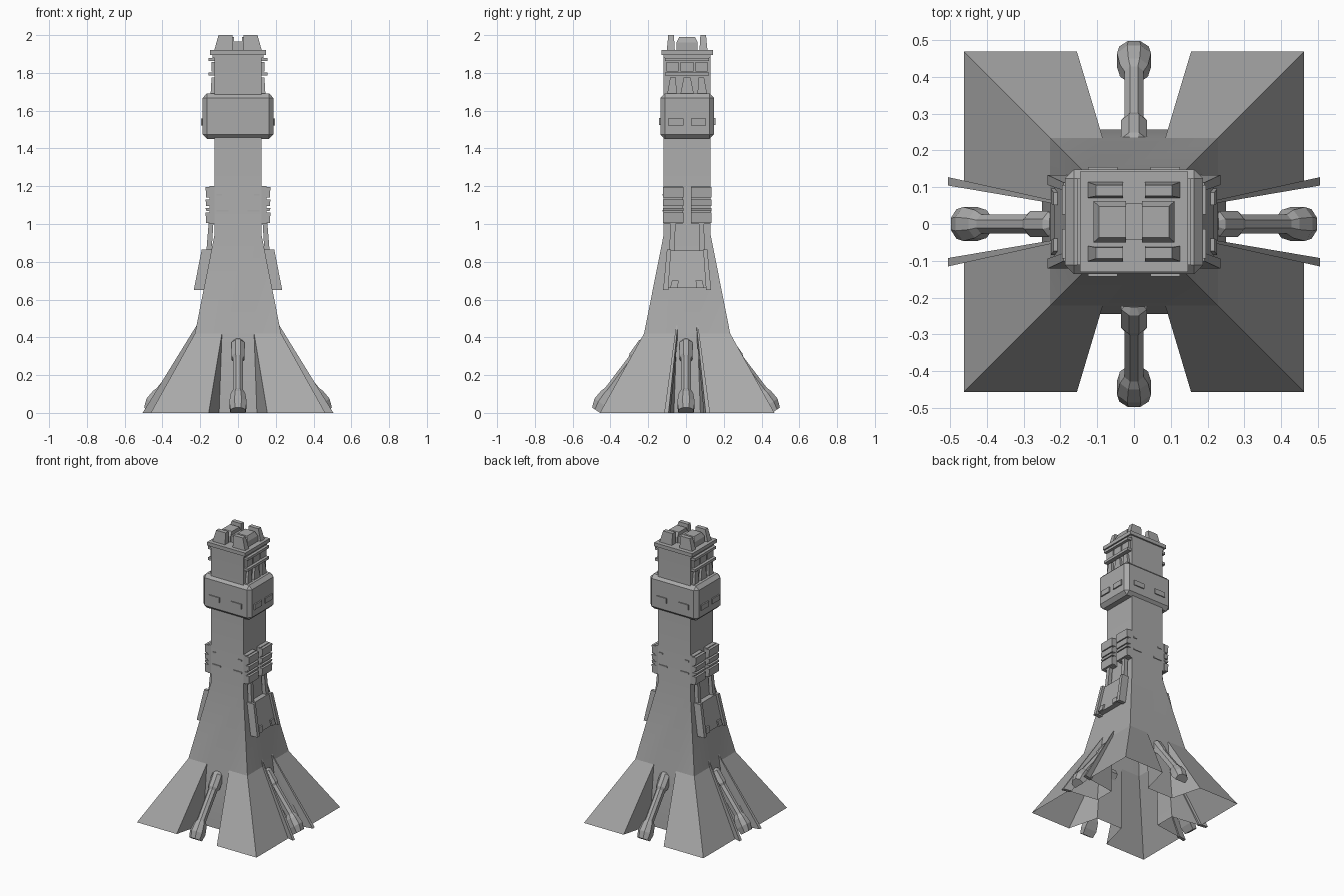
import bpy, bmesh, math
from mathutils import Vector, Matrix

cube = bpy.data.objects.get("Cube")
if cube:
    bpy.data.objects.remove(cube, do_unlink=True)

grey = bpy.data.materials.new("hull_grey")
grey.use_nodes = True
tone = (0.4, 0.4, 0.4, 1)
grey.diffuse_color = tone
grey.node_tree.nodes["Principled BSDF"].inputs["Base Color"].default_value = tone

YC = 0.006  # tower sits slightly behind the origin


def finish(name, bm, bevel=0, smooth=0):
    bmesh.ops.remove_doubles(bm, verts=bm.verts, dist=0.0005)
    bmesh.ops.recalc_face_normals(bm, faces=bm.faces)
    mesh = bpy.data.meshes.new(name)
    bm.to_mesh(mesh)
    bm.free()
    mesh.materials.append(grey)
    ob = bpy.data.objects.new(name, mesh)
    ob.location.y = YC
    bpy.context.collection.objects.link(ob)
    if bevel:
        mod = ob.modifiers.new("chamfer", 'BEVEL')
        mod.width, mod.segments = bevel, 1
    if smooth:
        bpy.ops.object.select_all(action='DESELECT')
        ob.select_set(True)
        bpy.context.view_layer.objects.active = ob
        bpy.ops.object.shade_smooth_by_angle(angle=math.radians(smooth))
    return ob


def loft(bm, rings):
    """Closed solid through rings of equal point count."""
    rows = [[bm.verts.new(p) for p in ring] for ring in rings]
    n = len(rows[0])
    for a, b in zip(rows, rows[1:]):
        for i in range(n):
            j = (i + 1) % n
            bm.faces.new((a[i], a[j], b[j], b[i]))
    bm.faces.new(rows[0][::-1])
    bm.faces.new(rows[-1])


def rect(x0, x1, y0, y1, z):
    return [(x0, y0, z), (x1, y0, z), (x1, y1, z), (x0, y1, z)]


def box(bm, x0, x1, y0, y1, z0, z1):
    loft(bm, [rect(x0, x1, y0, y1, z0), rect(x0, x1, y0, y1, z1)])


def copies(bm, turns):
    """Repeat the geometry around the vertical axis."""
    base = bm.verts[:] + bm.edges[:] + bm.faces[:]
    for angle in turns:
        new = bmesh.ops.duplicate(bm, geom=base)["geom"]
        bmesh.ops.rotate(bm, verts=[g for g in new if isinstance(g, bmesh.types.BMVert)],
                         cent=(0, 0, 0), matrix=Matrix.Rotation(angle, 3, 'Z'))


# Tower shaft and flared base with a notch in each side, open underneath
bm = bmesh.new()
SHAFT, KNEE, FOOT, BACK = 0.125, 0.228, 0.462, 0.25
for k in range(4):
    turn = Matrix.Rotation(k * math.pi / 2, 3, 'Z')
    top_w, in_w, out_w = (0.055, 0.07, 0.1) if k % 2 == 0 else (0.085, 0.1, 0.155)

    def face(*pts):
        bm.faces.new([bm.verts.new(turn @ Vector(p)) for p in pts])

    face((SHAFT, -SHAFT, 1.9), (SHAFT, SHAFT, 1.9), (SHAFT, SHAFT, 0.94), (SHAFT, -SHAFT, 0.94))
    face((SHAFT, -SHAFT, 0.94), (SHAFT, SHAFT, 0.94), (KNEE, KNEE, 0.42),
         (KNEE, top_w, 0.42), (KNEE, -top_w, 0.42), (KNEE, -KNEE, 0.42))
    face((KNEE, -top_w, 0.42), (KNEE, top_w, 0.42), (BACK, in_w, 0), (BACK, -in_w, 0))
    for s in (-1, 1):
        face((KNEE, s * KNEE, 0.42), (KNEE, s * top_w, 0.42), (FOOT, s * out_w, 0), (FOOT, s * FOOT, 0))
        face((KNEE, s * top_w, 0.42), (BACK, s * in_w, 0), (FOOT, s * out_w, 0))
finish("tower_body", bm, smooth=15)

# Landing legs: (outward, height, half width, half depth) along a slanted path
bm = bmesh.new()
path = [(0.215, 0.385, 0.02, 0.015), (0.225, 0.37, 0.035, 0.028), (0.275, 0.3, 0.035, 0.028),
        (0.285, 0.285, 0.026, 0.022), (0.41, 0.12, 0.026, 0.022), (0.425, 0.1, 0.038, 0.03),
        (0.455, 0.055, 0.046, 0.036), (0.476, 0.014, 0.04, 0.026)]
rings = []
for r, z, w, d in path:
    section = [(-w, -d), (-w, 0.3 * d), (-0.4 * w, d), (0.4 * w, d), (w, 0.3 * d), (w, -d)]
    rings.append([(r + 0.82 * n, x, max(0, z + 0.57 * n)) for x, n in section])
loft(bm, rings)
copies(bm, [math.pi / 2, math.pi, -math.pi / 2])
finish("landing_legs", bm).location.y = 0

# Thin fins flanking the side notches
bm = bmesh.new()
outline = [(0.215, 0.47), (0.505, 0), (0.445, 0), (0.2, 0.44)]
for s in (-1, 1):
    sheets = [[(x, s * (0.05 + 0.17 * (x - 0.22) + t * (0.3 + 2 * (x - 0.2))), z) for x, z in outline]
              for t in (0, 0.025)]
    loft(bm, sheets)
copies(bm, [math.pi])
finish("side_fins", bm)

# Slanted side panels with rails and small blocks, following the flare
bm = bmesh.new()


def slanted(y_top, y_low, z_top, z_low, depth):
    def wall(z):
        return SHAFT + (0.94 - z) * (KNEE - SHAFT) / 0.52
    loft(bm, [rect(wall(z) - 0.01, wall(z) + depth, a, b, z)
              for z, (a, b) in ((z_low, y_low), (z_top, y_top))])


slanted((-0.1, 0.1), (-0.12, 0.12), 0.86, 0.66, 0.035)
for s in (-1, 1):
    slanted(sorted((s * 0.085, s * 0.107)), sorted((s * 0.1, s * 0.127)), 0.865, 0.65, 0.052)
    slanted(sorted((s * 0.045, s * 0.08)), sorted((s * 0.05, s * 0.09)), 0.7, 0.662, 0.046)
copies(bm, [math.pi])
finish("side_panels", bm)

# Struts joining the panels to the pods
bm = bmesh.new()
for s in (-1, 1):
    loft(bm, [rect(0.14, 0.168, s * 0.08 - 0.015, s * 0.08 + 0.015, 0.85),
              rect(0.13, 0.155, s * 0.075 - 0.013, s * 0.075 + 0.013, 1.01)])
copies(bm, [math.pi])
finish("panel_struts", bm)

# Ribbed pods on the sides of the shaft
bm = bmesh.new()
for s in (-1, 1):
    y0, y1 = sorted((s * 0.02, s * 0.128))
    box(bm, 0.12, 0.152, y0 + 0.004, y1 - 0.004, 1.0, 1.2)
    for z0, z1 in ((1.005, 1.06), (1.07, 1.085), (1.095, 1.13), (1.14, 1.195)):
        loft(bm, [rect(0.14, 0.168, y0, y1, z0), rect(0.14, 0.172, y0, y1, z1)])
copies(bm, [math.pi])
finish("side_pods", bm)

# Small marker plates on the front and back of the shaft
bm = bmesh.new()
for s in (-1, 1):
    for a, b, z in ((0.05, 0.115, 1.065), (0.085, 0.115, 1.15)):
        x0, x1 = sorted((s * a, s * b))
        box(bm, x0, x1, 0.12, 0.13, z, z + 0.01)
copies(bm, [math.pi])
finish("marker_plates", bm)

# Head block with chamfered edges
bm = bmesh.new()
box(bm, -0.187, 0.187, -0.142, 0.142, 1.45, 1.692)
finish("head_block", bm, bevel=0.024)

# Slot covers on the head
bm = bmesh.new()
for s in (-1, 1):
    x0, x1 = sorted((s * 0.045, s * 0.125))
    y0, y1 = sorted((s * 0.02, s * 0.1))
    for t in (-1, 1):
        a, b = sorted((t * 0.13, t * 0.149))
        box(bm, x0, x1, a, b, 1.525, 1.56)
        a, b = sorted((t * 0.18, t * 0.196))
        box(bm, a, b, y0, y1, 1.522, 1.558)
finish("slot_covers", bm)

# Ledges, blocks and braces above the head
bm = bmesh.new()
for z in (1.785, 1.862):
    box(bm, 0.12, 0.155, -0.117, 0.117, z, z + 0.018)
for a, b in ((-0.108, -0.045), (-0.035, 0.035), (0.045, 0.108)):
    box(bm, 0.12, 0.14, a, b, 1.807, 1.858)
for low, high in (((-0.105, -0.055), (-0.09, -0.06)), ((-0.035, 0.035), (-0.018, 0.018)),
                  ((0.055, 0.105), (0.06, 0.09))):
    loft(bm, [rect(0.12, 0.145, *low, 1.69), rect(0.12, 0.14, *high, 1.775)])
copies(bm, [math.pi])
finish("neck_ledges", bm)

# Roof deck
bm = bmesh.new()
box(bm, -0.135, 0.135, -0.125, 0.125, 1.88, 1.9)
box(bm, -0.147, 0.147, -0.136, 0.136, 1.895, 1.92)
finish("roof_deck", bm)

# Roof battlements and central housing, split by a channel
bm = bmesh.new()
for s in (-1, 1):
    y0, y1 = sorted((s * 0.065, s * 0.108))
    t0, t1 = sorted((s * 0.07, s * 0.1))
    for m in (-1, 1):
        loft(bm, [rect(*sorted((m * 0.03, m * 0.127)), y0, y1, 1.915),
                  rect(*sorted((m * 0.03, m * 0.103)), t0, t1, 2.0)])
    loft(bm, [rect(*sorted((s * 0.022, s * 0.11)), -0.056, 0.056, 1.915),
              rect(*sorted((s * 0.022, s * 0.11)), -0.056, 0.056, 1.96),
              rect(*sorted((s * 0.022, s * 0.095)), -0.042, 0.042, 1.99)])
box(bm, -0.03, 0.03, -0.05, 0.05, 1.915, 1.965)
finish("roof_blocks", bm)
